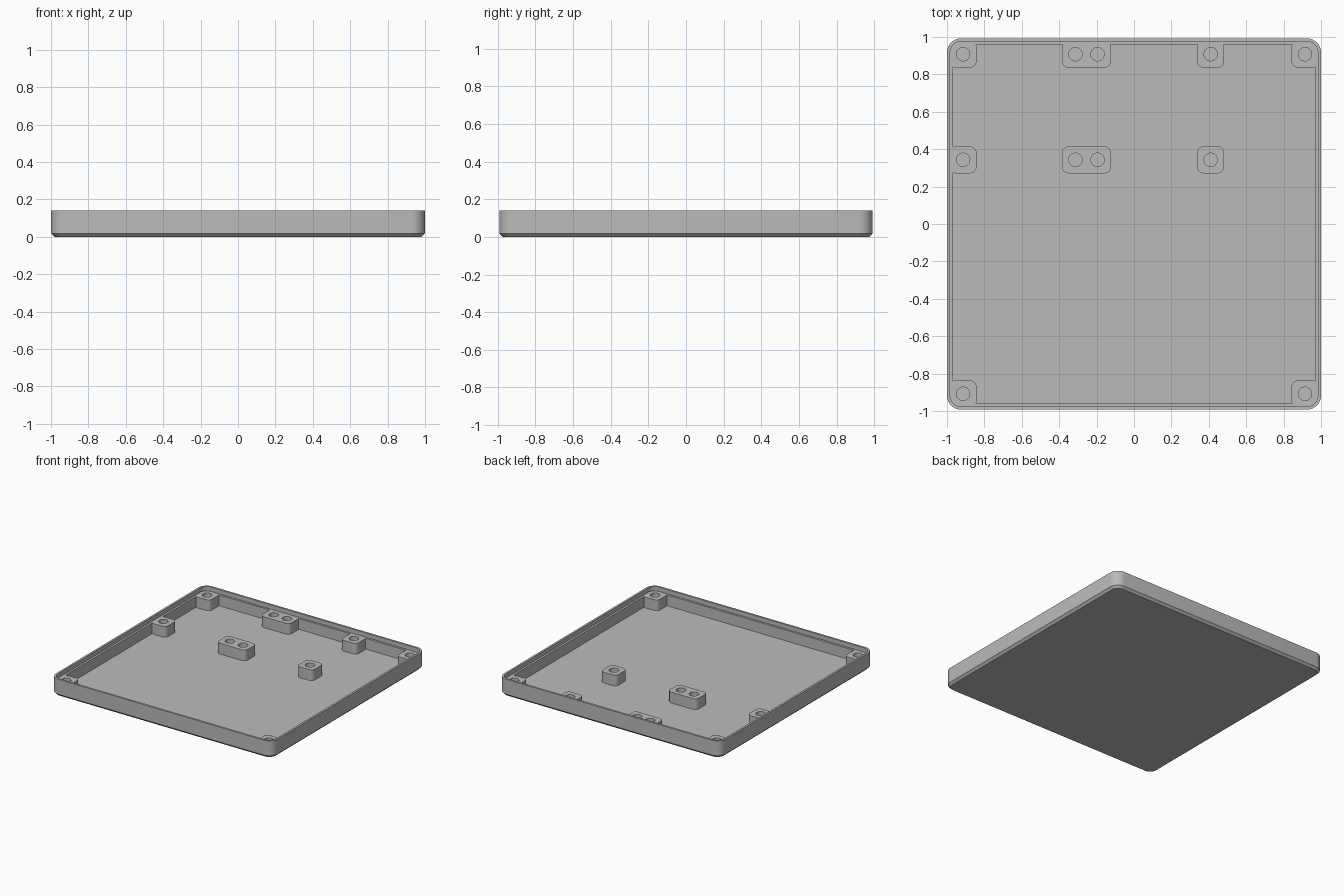
import bpy, bmesh, math

if "Cube" in bpy.data.objects:
    bpy.data.objects.remove(bpy.data.objects["Cube"])

HX, HY, H = 1.0, 0.992, 0.14      # half width, half depth, height
FLOOR, SHELF = 0.0175, 0.105      # floor level, shelf level (also boss tops)
LIP, WALL, CHAMFER = 0.0165, 0.033, 0.018
R = 0.075                         # outer corner radius

grey = bpy.data.materials.new("grey plastic")
grey.diffuse_color = (0.5, 0.5, 0.5, 1)
grey.use_nodes = True
grey.node_tree.nodes["Principled BSDF"].inputs["Base Color"].default_value = grey.diffuse_color


def outline(x0, x1, y0, y1, r, n=8):
    """Counter-clockwise rounded rectangle."""
    pts = []
    for k, (cx, cy) in enumerate([(x1 - r, y1 - r), (x0 + r, y1 - r),
                                  (x0 + r, y0 + r), (x1 - r, y0 + r)]):
        for i in range(n + 1):
            a = math.pi / 2 * (k + i / n)
            pts.append((cx + r * math.cos(a), cy + r * math.sin(a)))
    return pts


def inset(d):
    return outline(-HX + d, HX - d, -HY + d, HY - d, R - d)


def circle(cx, cy, r, n=32):
    return [(cx + r * math.cos(2 * math.pi * i / n),
             cy + r * math.sin(2 * math.pi * i / n)) for i in range(n)]


def loft(bm, loops):
    """Closed solid through (outline, z) loops from bottom to top."""
    rings = [[bm.verts.new((x, y, z)) for x, y in pts] for pts, z in loops]
    bm.faces.new(rings[0][::-1])
    bm.faces.new(rings[-1])
    for a, b in zip(rings, rings[1:]):
        for i in range(len(a)):
            j = (i + 1) % len(a)
            bm.faces.new((a[i], a[j], b[j], b[i]))


def make(name, solids):
    bm = bmesh.new()
    for loops in solids:
        loft(bm, loops)
    me = bpy.data.meshes.new(name)
    bm.to_mesh(me)
    bm.free()
    me.materials.append(grey)
    ob = bpy.data.objects.new(name, me)
    bpy.context.collection.objects.link(ob)
    return ob


def cut(ob, cutter):
    """Subtract cutter from ob, apply it and discard the cutter."""
    mod = ob.modifiers.new("cut", 'BOOLEAN')
    mod.operation, mod.solver, mod.object = 'DIFFERENCE', 'EXACT', cutter
    bpy.context.view_layer.objects.active = ob
    bpy.ops.object.modifier_apply(modifier=mod.name)
    bpy.data.objects.remove(cutter)


# Screw bosses: (hole x positions, y)
EX, EY, MY = 0.914, 0.908, 0.343
bosses = [((sx * EX,), sy * EY) for sx in (-1, 1) for sy in (-1, 1)]
bosses.append(((-EX,), MY))
for y in (EY, MY):
    bosses += [((-0.313, -0.195), y), ((0.41,), y)]
B, HOLE = 0.072, 0.036            # boss half size, hole radius

# Outer body with chamfered underside
tray = make("tray", [[(inset(CHAMFER), 0), (inset(0), CHAMFER), (inset(0), H)]])

# Recess behind the thin rim leaves a shelf
cut(tray, make("rim_cutter", [[(inset(LIP), SHELF), (inset(LIP), 0.3)]]))

# Main cavity, leaving the bosses standing
cavity = make("cavity_cutter", [[(inset(WALL), FLOOR), (inset(WALL), 0.2)]])
posts = []
for xs, y in bosses:
    pts = outline(xs[0] - B, xs[-1] + B, y - B, y + B, 0.034, 6)
    posts.append([(pts, -0.1), (pts, 0.4)])
cut(cavity, make("boss_shapes", posts))
cut(tray, cavity)

# Blind screw holes
holes = []
for xs, y in bosses:
    for x in xs:
        holes.append([(circle(x, y, HOLE), FLOOR), (circle(x, y, HOLE), 0.4)])
cut(tray, make("hole_cutter", holes))

bpy.ops.object.select_all(action='DESELECT')
tray.select_set(True)
bpy.context.view_layer.objects.active = tray
bpy.ops.object.shade_smooth_by_angle(angle=math.radians(30))
